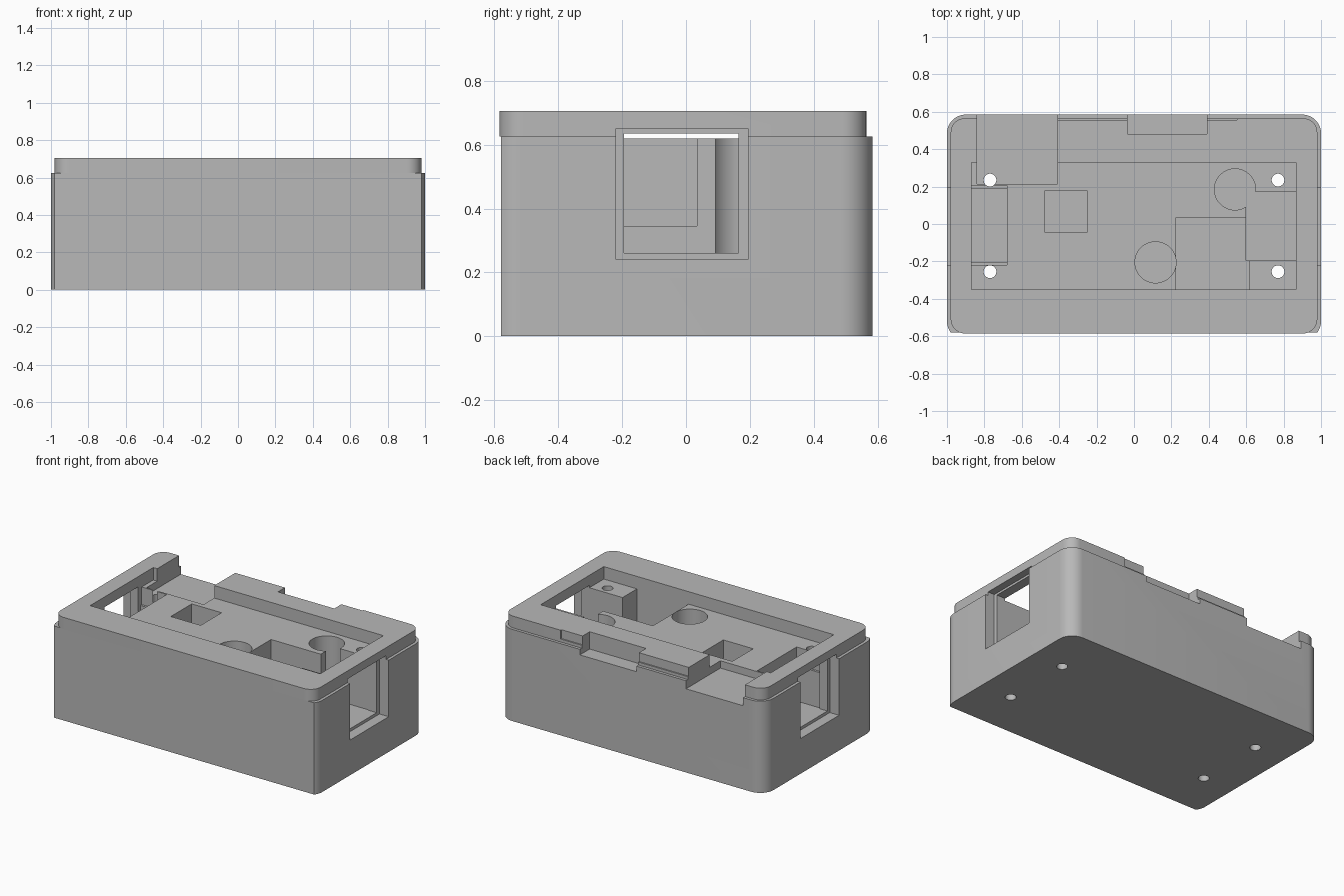
import bpy, bmesh, math

old = bpy.data.objects.get("Cube")
if old:
    bpy.data.objects.remove(old, do_unlink=True)

grey = bpy.data.materials.new("light_grey")
grey.use_nodes = True
colour = (0.48, 0.48, 0.48, 1)
grey.diffuse_color = colour
grey.node_tree.nodes["Principled BSDF"].inputs["Base Color"].default_value = colour

TOP, LEDGE, FLOOR = 0.705, 0.625, 0.62


def arc(cx, cy, r, start, end, steps=10):
    """Points along an arc, angles in degrees."""
    angles = [math.radians(start + (end - start) * i / steps) for i in range(steps + 1)]
    return [(cx + r * math.cos(a), cy + r * math.sin(a)) for a in angles]


def prism(name, outline, z0, z1):
    """Extrude a counter-clockwise outline from z0 to z1."""
    bm = bmesh.new()
    base = bm.faces.new([bm.verts.new((x, y, z0)) for x, y in outline])
    new = bmesh.ops.extrude_face_region(bm, geom=[base])["geom"]
    verts = [v for v in new if isinstance(v, bmesh.types.BMVert)]
    bmesh.ops.translate(bm, verts=verts, vec=(0, 0, z1 - z0))
    bmesh.ops.recalc_face_normals(bm, faces=bm.faces)
    mesh = bpy.data.meshes.new(name)
    bm.to_mesh(mesh)
    bm.free()
    mesh.materials.append(grey)
    obj = bpy.data.objects.new(name, mesh)
    bpy.context.collection.objects.link(obj)
    return obj


def box_cut(name, x0, x1, y0, y1, z0, z1=0.8):
    return prism(name, [(x0, y0), (x1, y0), (x1, y1), (x0, y1)], z0, z1)


def round_cut(name, x, y, r, z0):
    return prism(name, arc(x, y, r, 0, 360, 48)[:-1], z0, 0.8)


def carve(obj, cutters):
    bpy.context.view_layer.objects.active = obj
    for cutter in cutters:
        mod = obj.modifiers.new(cutter.name, "BOOLEAN")
        mod.operation = "DIFFERENCE"
        mod.solver = "EXACT"
        mod.object = cutter
        bpy.ops.object.modifier_apply(modifier=mod.name)


# Main body: rounded rear corners, front corners cut flat partway round
half = arc(0.9, -0.52, 0.1, -37, 0, 5) + arc(0.9, 0.485, 0.1, 0, 90)
body = prism("case_body", half + [(-x, y) for x, y in reversed(half)], 0, LEDGE)

# Raised rim, set in from the body sides
half = arc(0.905, -0.51, 0.075, -90, 0) + arc(0.905, 0.49, 0.075, 0, 90)
rim = prism("raised_rim", half + [(-x, y) for x, y in reversed(half)], LEDGE, TOP)

cutters = [
    # Shallow tray and the pockets in its floor
    box_cut("tray", -0.87, 0.865, -0.35, 0.33, FLOOR),
    box_cut("square_pocket", -0.475, -0.25, -0.045, 0.18, 0.35),
    box_cut("large_pocket", 0.225, 0.615, -0.35, 0.035, 0.345),
    round_cut("rear_well", 0.54, 0.185, 0.11, 0.26),
    round_cut("front_well", 0.115, -0.205, 0.11, 0.26),
    # Side bays, reaching the outside through windows
    box_cut("left_bay", 0.6, 0.865, -0.195, 0.17, 0.26),
    box_cut("left_window", 0.8, 1.1, -0.195, 0.165, 0.26, 0.635),
    box_cut("right_bay", -0.87, -0.68, -0.205, 0.19, 0.26),
    box_cut("right_bay_step", -0.87, -0.68, -0.22, 0.205, 0.5),
    box_cut("right_window", -1.1, -0.8, -0.195, 0.165, 0.26, 0.635),
    # Notches through the rear rim
    box_cut("deep_rear_notch", -0.84, -0.41, 0.215, 0.7, 0.57),
    box_cut("small_rear_notch", -0.035, 0.39, 0.48, 0.7, 0.587),
    box_cut("rear_rim_step", -0.41, 0.55, 0.556, 0.7, 0.645),
]
# Shallow frame recess around each window
for side, x0, x1 in (("left", 0.93, 1.1), ("right", -1.1, -0.93)):
    cutters.append(box_cut(side + "_window_recess", x0, x1, -0.22, 0.195, 0.24, 0.65))
# Screw holes through the base
for x in (-0.77, 0.77):
    for y in (-0.255, 0.235):
        cutters.append(round_cut("screw_hole", x, y, 0.034, -0.1))

for part in (body, rim):
    carve(part, cutters)
for cutter in cutters:
    bpy.data.objects.remove(cutter, do_unlink=True)

# Smooth the curved walls, keep the edges sharp
bpy.ops.object.select_all(action="DESELECT")
for part in (body, rim):
    part.select_set(True)
bpy.context.view_layer.objects.active = body
bpy.ops.object.shade_smooth_by_angle(angle=math.radians(30))
